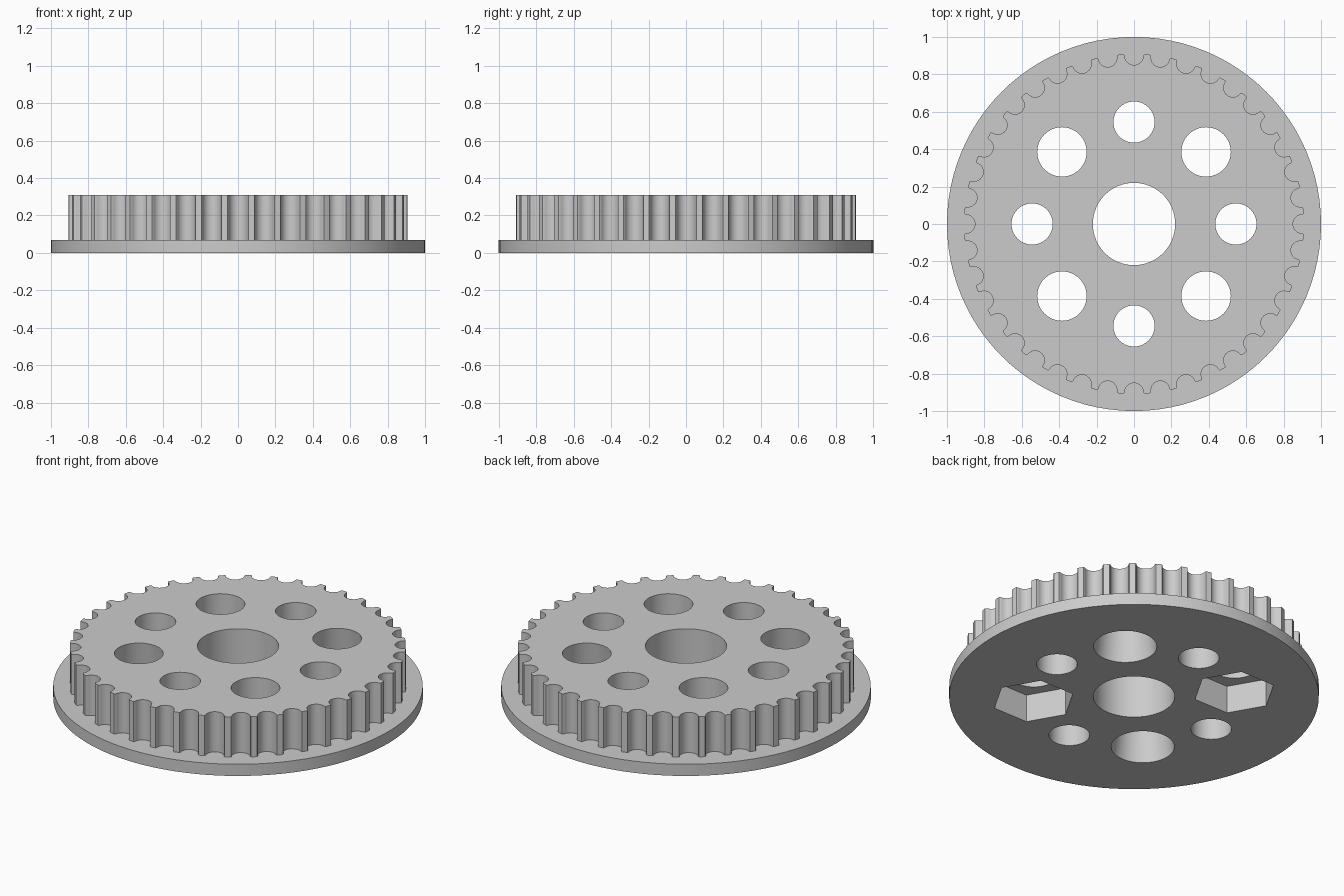
import bpy
import bmesh
from math import pi, sin, cos, radians
from mathutils import Vector

if "Cube" in bpy.data.objects:
    bpy.data.objects.remove(bpy.data.objects["Cube"])

FLANGE_TOP = 0.07
HEIGHT = 0.31
TEETH = 40
TIP_RADIUS = 0.907
HOLE_CIRCLE = 0.545

grey = bpy.data.materials.new("plain grey")
grey.use_nodes = True
grey.diffuse_color = (0.6, 0.6, 0.6, 1)
grey.node_tree.nodes["Principled BSDF"].inputs["Base Color"].default_value = (0.6, 0.6, 0.6, 1)


def mesh_object(name, bm):
    bmesh.ops.recalc_face_normals(bm, faces=bm.faces)
    mesh = bpy.data.meshes.new(name)
    bm.to_mesh(mesh)
    bm.free()
    mesh.materials.append(grey)
    obj = bpy.data.objects.new(name, mesh)
    bpy.context.collection.objects.link(obj)
    return obj


def prism(name, outline, bottom, top):
    """Extrude a flat outline between two heights."""
    bm = bmesh.new()
    face = bm.faces.new([bm.verts.new((x, y, bottom)) for x, y in outline])
    new = bmesh.ops.extrude_face_region(bm, geom=[face])["geom"]
    verts = [v for v in new if isinstance(v, bmesh.types.BMVert)]
    bmesh.ops.translate(bm, verts=verts, vec=(0, 0, top - bottom))
    return mesh_object(name, bm)


def cone(name, r_bottom, r_top, bottom, top, x=0, y=0, sides=64):
    bm = bmesh.new()
    bmesh.ops.create_cone(bm, cap_ends=True, segments=sides, radius1=r_bottom,
                          radius2=r_top, depth=top - bottom)
    bmesh.ops.translate(bm, verts=bm.verts, vec=(x, y, (top + bottom) / 2))
    return mesh_object(name, bm)


def combine(target, tool, operation):
    """Apply a boolean and discard the tool object."""
    mod = target.modifiers.new("combine", 'BOOLEAN')
    mod.operation = operation
    mod.solver = 'EXACT'
    mod.object = tool
    bpy.context.view_layer.update()
    evaluated = target.evaluated_get(bpy.context.evaluated_depsgraph_get())
    result = bpy.data.meshes.new_from_object(evaluated)
    target.modifiers.clear()
    target.data = result
    bpy.data.objects.remove(tool)


# Toothed rim: round-bottomed grooves with slightly flared lips
groove = [(-0.055, TIP_RADIUS)]
for i in range(13):
    a = pi + pi * i / 12
    groove.append((0.05 * cos(a), 0.9 + 0.05 * sin(a)))
groove.append((0.055, TIP_RADIUS))

outline = []
for i in range(TEETH):
    a = 2 * pi * i / TEETH
    out, side = Vector((cos(a), sin(a))), Vector((-sin(a), cos(a)))
    outline += [out * r + side * t for t, r in groove]
pulley = prism("toothed_pulley_wheel", outline, FLANGE_TOP / 2, HEIGHT)

# Flange under the teeth
combine(pulley, cone("flange", 1, 1, 0, FLANGE_TOP, sides=96), 'UNION')

# Centre bore
combine(pulley, cone("centre_bore", 0.22, 0.22, -0.1, HEIGHT + 0.1), 'DIFFERENCE')

# Ring of holes: small ones on the axes, larger ones on the diagonals
for i in range(8):
    a = radians(45 * i)
    x, y = HOLE_CIRCLE * cos(a), HOLE_CIRCLE * sin(a)
    if i % 2 == 0:
        r_low = r_high = 0.11
    elif i in (1, 5):
        # Tapered screw holes, wider underneath
        r_low, r_high = 0.171, 0.132
    else:
        r_low = r_high = 0.132
    # Run past both faces while keeping the taper
    slope = (r_low - r_high) / HEIGHT * 0.1
    combine(pulley, cone("hole", r_low + slope, r_high - slope, -0.1, HEIGHT + 0.1, x, y), 'DIFFERENCE')
    # Hexagonal nut pockets underneath
    if i in (3, 7):
        hexagon = [(x + 0.225 * cos(k * pi / 3), y + 0.225 * sin(k * pi / 3)) for k in range(6)]
        combine(pulley, prism("nut_pocket", hexagon, -0.1, 0.165), 'DIFFERENCE')

# Smooth round walls, keep rims and lips crisp
bpy.ops.object.select_all(action='DESELECT')
pulley.select_set(True)
bpy.context.view_layer.objects.active = pulley
bpy.ops.object.shade_smooth_by_angle(angle=radians(30))
